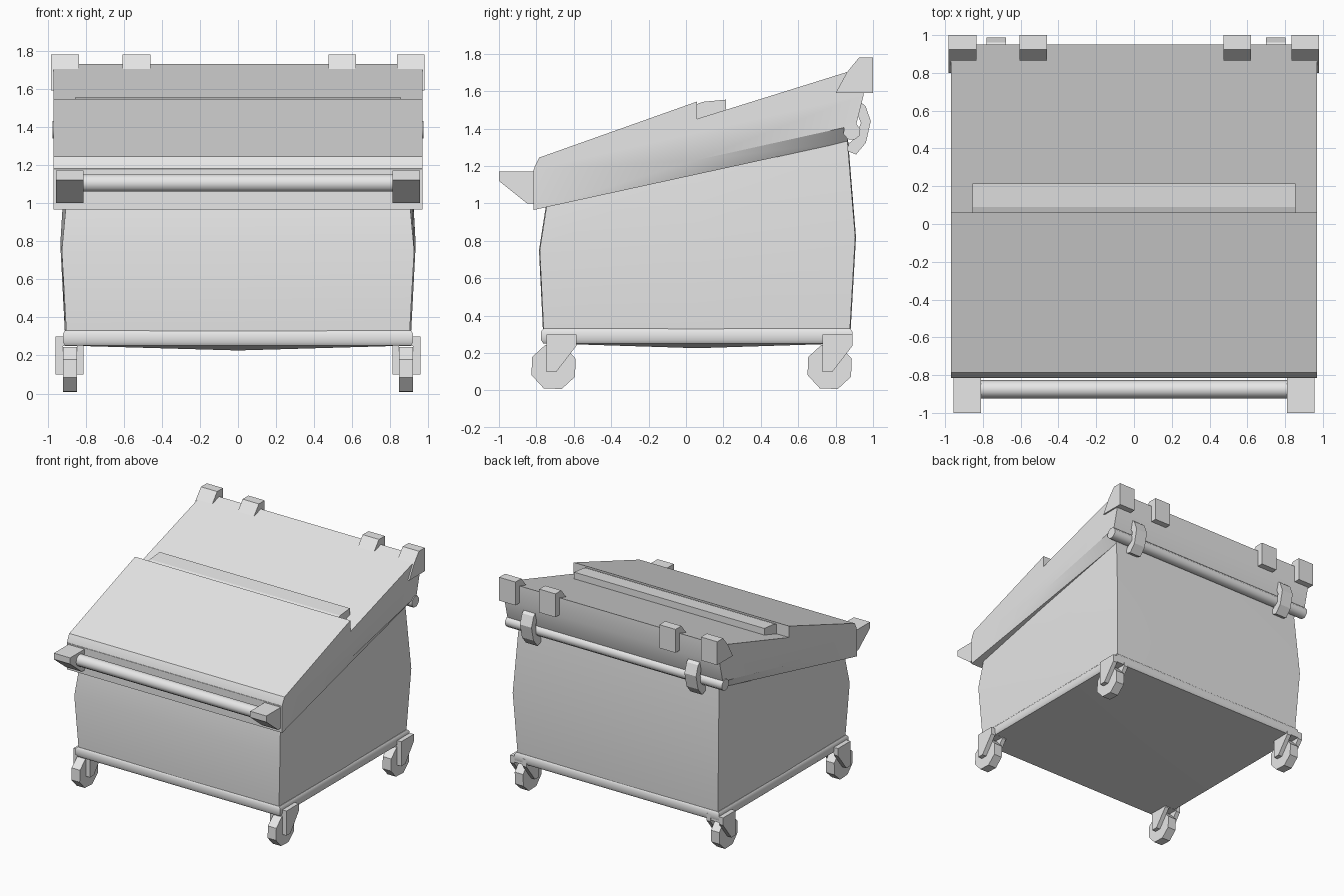
import bpy, bmesh, math

if "Cube" in bpy.data.objects:
    bpy.data.objects.remove(bpy.data.objects["Cube"])

grey = bpy.data.materials.new("light_grey")
grey.diffuse_color = (0.8, 0.8, 0.8, 1)
grey.use_nodes = True
grey.node_tree.nodes["Principled BSDF"].inputs["Base Color"].default_value = grey.diffuse_color


def finish(name, bm, smooth=None):
    bmesh.ops.recalc_face_normals(bm, faces=bm.faces)
    me = bpy.data.meshes.new(name)
    bm.to_mesh(me)
    bm.free()
    me.materials.append(grey)
    ob = bpy.data.objects.new(name, me)
    bpy.context.collection.objects.link(ob)
    if smooth:
        bpy.ops.object.select_all(action='DESELECT')
        ob.select_set(True)
        bpy.context.view_layer.objects.active = ob
        bpy.ops.object.shade_smooth_by_angle(angle=math.radians(smooth))
    return ob


def prism(name, pts, x0, x1, smooth=None):
    """Side profile of (y, z) points extruded from x0 to x1."""
    bm = bmesh.new()
    a = [bm.verts.new((x0, y, z)) for y, z in pts]
    b = [bm.verts.new((x1, y, z)) for y, z in pts]
    n = len(pts)
    bm.faces.new(a)
    bm.faces.new(b)
    for i in range(n):
        j = (i + 1) % n
        bm.faces.new((a[i], a[j], b[j], b[i]))
    return finish(name, bm, smooth)


def disc(y, z, r, n, turn=0.0):
    return [(y + r * math.cos(turn + 2 * math.pi * i / n),
             z + r * math.sin(turn + 2 * math.pi * i / n)) for i in range(n)]


# tub: rings of (half width, front y, front z, back y, back z), sides bowed a little
bm = bmesh.new()
rings = []
for hw, yf, zf, yb, zb in [(0.90, -0.76, 0.30, 0.875, 0.30), (0.925, -0.782, 0.75, 0.905, 0.82),
                           (0.90, -0.74, 1.02, 0.86, 1.37)]:
    ym, zm = (yf + yb) / 2, (zf + zb) / 2
    pts = [(-hw, yf, zf), (0, yf - 0.004, zf), (hw, yf, zf), (hw + 0.008, ym, zm),
           (hw, yb, zb), (0, yb + 0.004, zb), (-hw, yb, zb), (-hw - 0.008, ym, zm)]
    rings.append([bm.verts.new(p) for p in pts])
for lo, hi in zip(rings, rings[1:]):
    for i in range(8):
        j = (i + 1) % 8
        bm.faces.new((lo[i], lo[j], hi[j], hi[i]))
bm.faces.new(rings[0])
bm.faces.new(rings[-1])
finish("tub", bm, 50)

# base lip with a shallow sagging floor
bm = bmesh.new()
loops = []
for z, d in [(0.33, 0.012), (0.315, 0.0), (0.27, 0.0), (0.252, 0.012)]:
    w, f, b = 0.92 - d, -0.775 + d, 0.89 - d
    loops.append([bm.verts.new(p) for p in [(-w, f, z), (w, f, z), (w, b, z), (-w, b, z)]])
for lo, hi in zip(loops, loops[1:]):
    for i in range(4):
        j = (i + 1) % 4
        bm.faces.new((lo[i], lo[j], hi[j], hi[i]))
bm.faces.new(loops[0])
c = bm.verts.new((0, 0.06, 0.226))
for i in range(4):
    bm.faces.new((loops[-1][i], loops[-1][(i + 1) % 4], c))
finish("base_lip", bm, 50)

# sloping upper rim, its underside tapering in to the tub at the back
outline = [(-0.815, 0.965, 0.968), (0.86, 1.33, 0.90), (0.91, 1.42, 0.968), (0.95, 1.58, 0.968),
           (0.95, 1.73, 0.968), (-0.815, 1.18, 0.968)]
bm = bmesh.new()
sides = []
for s in (-1, 1):
    v = [bm.verts.new((s * x, y, z)) for y, z, x in outline]
    m = bm.verts.new((s * 0.968, 0.05, 1.23))
    bm.faces.new((v[0], m, v[2], v[3], v[4], v[5]))
    bm.faces.new((v[0], v[1], m))
    bm.faces.new((v[1], v[2], m))
    sides.append(v)
for i in range(6):
    j = (i + 1) % 6
    bm.faces.new((sides[0][i], sides[0][j], sides[1][j], sides[1][i]))
finish("upper_rim", bm, 30)

# raised front lid and the bar along its rear edge
prism("front_lid", [(-0.815, 1.17), (-0.808, 1.2), (-0.785, 1.245), (0.06, 1.545), (0.06, 1.44)],
      -0.968, 0.968, 40)
prism("lid_grip", [(0.055, 1.44), (0.055, 1.53), (0.09, 1.543), (0.215, 1.555), (0.215, 1.49)],
      -0.855, 0.855)

# front handle
prism("front_handle", disc(-0.875, 1.105, 0.048, 10), -0.83, 0.83, 40)
for s in (-1, 1):
    prism("handle_bracket", [(-1, 1.17), (-0.81, 1.17), (-0.81, 1.0), (-0.85, 1.0), (-1, 1.12)],
          s * 0.81, s * 0.955)

# lid hinge blocks
hinge = [(0.80, 1.59), (1.0, 1.59), (1.0, 1.78), (0.925, 1.78), (0.86, 1.70)]
for x in (-0.908, -0.533, 0.547, 0.907):
    prism("hinge_block", hinge, x - 0.073, x + 0.073)

# rear bar and its curved straps
prism("rear_bar", disc(0.887, 1.385, 0.047, 8, 0.3), -0.975, 0.975, 50)
strap = [(0.93, 1.545), (0.96, 1.52), (0.988, 1.44), (0.962, 1.325), (0.91, 1.262), (0.862, 1.28),
         (0.87, 1.32), (0.905, 1.35), (0.935, 1.43), (0.915, 1.48)]
for x in (-0.73, 0.75):
    prism("bar_strap", strap, x - 0.052, x + 0.052)

# castors
for y in (-0.708, 0.768):
    for s in (-1, 1):
        prism("wheel", disc(y, 0.126, 0.126, 8, 0.35), s * 0.845, s * 0.92)
        fork = [(y - 0.037, 0.30), (y + 0.123, 0.30), (y + 0.123, 0.24), (y + 0.015, 0.10), (y - 0.037, 0.10)]
        prism("fork_outer", fork, s * 0.92, s * 0.957)
        prism("fork_inner", fork, s * 0.81, s * 0.845)
        prism("fork_top", [(y - 0.037, 0.30), (y + 0.12, 0.30), (y + 0.12, 0.25), (y - 0.037, 0.25)],
              s * 0.83, s * 0.94)
